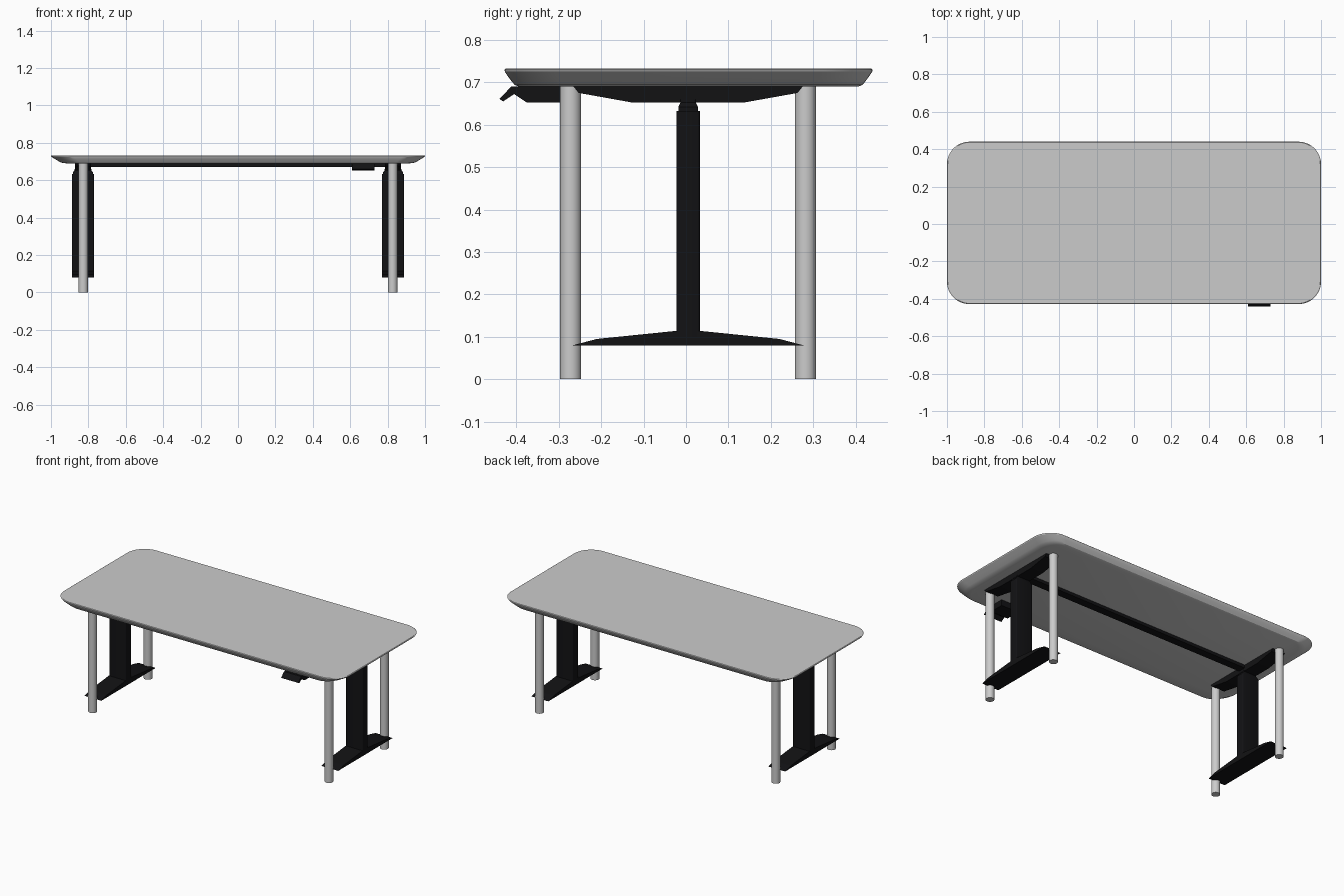
import bpy, bmesh, math

if "Cube" in bpy.data.objects:
    bpy.data.objects.remove(bpy.data.objects["Cube"])

CY = 0.005   # depth centre of the table
LX = 0.829   # leg assembly distance from the middle

black = bpy.data.materials.new("black_metal")
black.diffuse_color = (0.006, 0.006, 0.007, 1)
black.use_nodes = True
black.node_tree.nodes["Principled BSDF"].inputs["Base Color"].default_value = black.diffuse_color


def finish(bm, name, mat=None, smooth=None):
    bmesh.ops.recalc_face_normals(bm, faces=bm.faces)
    me = bpy.data.meshes.new(name)
    bm.to_mesh(me)
    bm.free()
    ob = bpy.data.objects.new(name, me)
    bpy.context.collection.objects.link(ob)
    if mat:
        me.materials.append(mat)
    if smooth:
        bpy.ops.object.select_all(action='DESELECT')
        ob.select_set(True)
        bpy.context.view_layer.objects.active = ob
        bpy.ops.object.shade_smooth_by_angle(angle=math.radians(smooth))
    return ob


def loft(rings, name, mat=None, smooth=None):
    bm = bmesh.new()
    vs = [[bm.verts.new(p) for p in r] for r in rings]
    n = len(vs[0])
    for a, b in zip(vs, vs[1:]):
        for i in range(n):
            j = (i + 1) % n
            bm.faces.new((a[i], a[j], b[j], b[i]))
    bm.faces.new(vs[0])
    bm.faces.new(vs[-1])
    return finish(bm, name, mat, smooth)


def rounded(hx, hy, z, rx, ry, cx=0, cy=CY, seg=12):
    pts = []
    for k, (sx, sy) in enumerate([(1, 1), (-1, 1), (-1, -1), (1, -1)]):
        for i in range(seg + 1):
            a = math.pi / 2 * (k + i / seg)
            pts.append((cx + sx * (hx - rx) + rx * math.cos(a),
                        cy + sy * (hy - ry) + ry * math.sin(a), z))
    return pts


def extrude_x(profile, x0, x1, name):
    return loft([[(x, y, z) for y, z in profile] for x in (x0, x1)], name, black)


# Tabletop: rounded slab with an undercut edge (x inset, y inset, z)
edge = [(0.004, 0.003, 0.733), (0.0, 0.0, 0.730), (0.003, 0.001, 0.725),
        (0.022, 0.009, 0.713), (0.042, 0.018, 0.701), (0.056, 0.024, 0.694), (0.082, 0.034, 0.69)]
loft([rounded(1 - dx, 0.434 - dy, z, 0.12 - dx * 0.3, 0.12 - dy * 0.3, cy=0.006)
      for dx, dy, z in edge], "tabletop", smooth=25)

foot = [(-0.272, 0.08), (-0.215, 0.095), (-0.028, 0.114)]
bracket = [(-0.270, 0.69), (-0.258, 0.675), (-0.135, 0.653)]


def mirrored(p):
    return [(CY + y, z) for y, z in p] + [(CY - y, z) for y, z in reversed(p)]


for s, side in ((-1, "left"), (1, "right")):
    x = s * LX
    # Round legs
    for y, end in ((-0.277, "front"), (0.277, "back")):
        bm = bmesh.new()
        bmesh.ops.create_cone(bm, cap_ends=True, segments=40, radius1=0.025,
                              radius2=0.025, depth=0.691)
        bmesh.ops.translate(bm, verts=bm.verts, vec=(s * 0.827, CY + y, 0.3455))
        finish(bm, f"{side}_{end}_leg", smooth=30)
    # Lifting column with its inner stages
    loft([rounded(0.059, 0.0275, z, 0.006, 0.006, x, seg=3) for z in (0.1, 0.632)],
         f"{side}_column", black, 35)
    loft([rounded(hx, hy, z, 0.004, 0.004, x, seg=3) for hx, hy, z in
          ((0.054, 0.023, 0.62), (0.054, 0.023, 0.642), (0.046, 0.018, 0.652), (0.046, 0.018, 0.66))],
         f"{side}_column_inner", black, 35)
    # Foot and top bracket
    extrude_x(mirrored(foot), x - 0.059, x + 0.059, f"{side}_foot")
    extrude_x(mirrored(bracket), x - 0.043, x + 0.043, f"{side}_bracket")

# Cross beam under the top
extrude_x([(CY - 0.025, 0.69), (CY - 0.025, 0.671), (CY + 0.025, 0.671), (CY + 0.025, 0.69)],
          -0.8, 0.8, "cross_beam")

# Height control: housing and tilted paddle
extrude_x([(-0.405, 0.69), (-0.405, 0.672), (-0.376, 0.653), (-0.285, 0.653), (-0.285, 0.69)],
          0.61, 0.73, "control_housing")
extrude_x([(-0.440, 0.661), (-0.431, 0.655), (-0.400, 0.676), (-0.400, 0.69), (-0.412, 0.69)],
          0.61, 0.73, "control_paddle")
